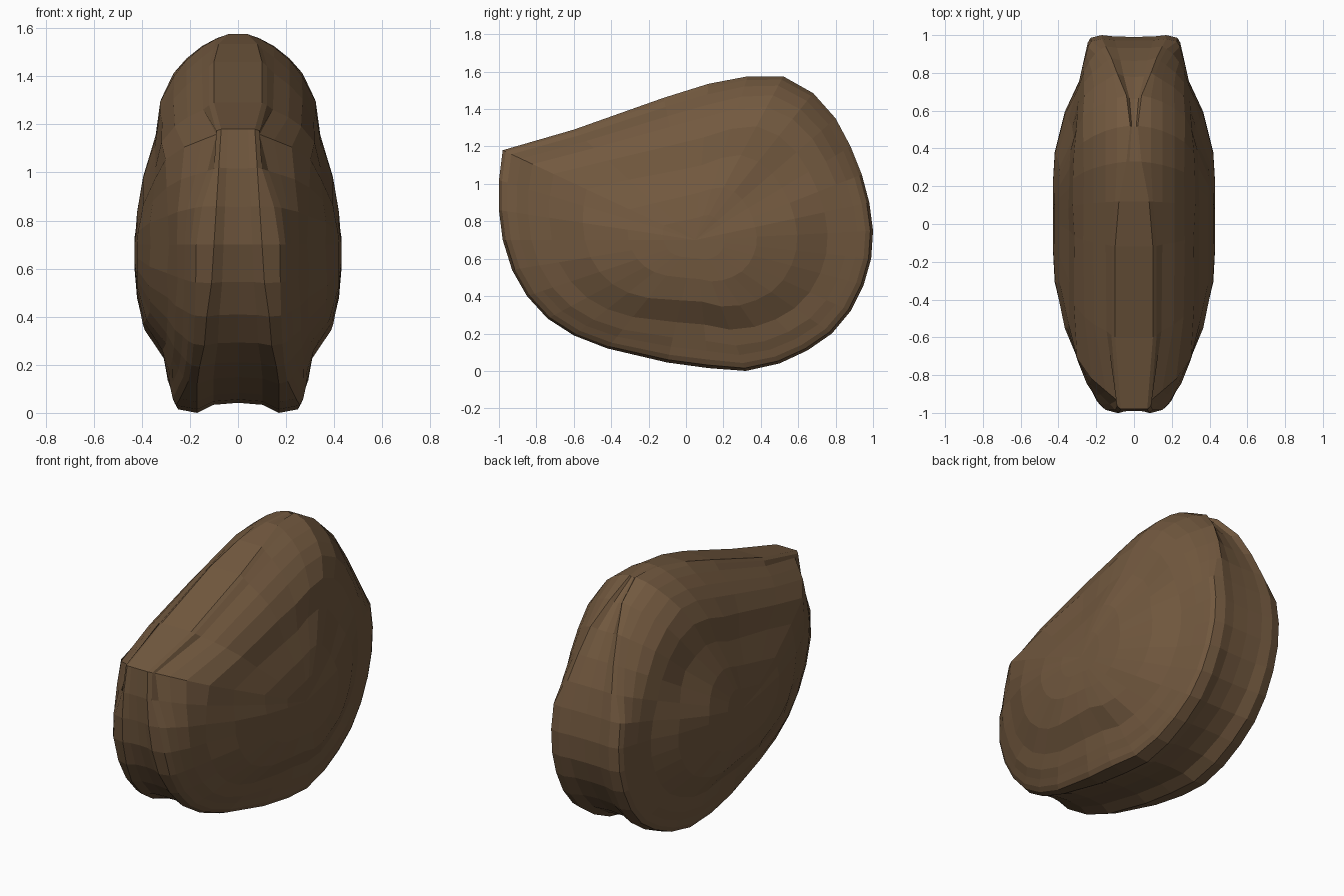
import bpy, bmesh, math, random

if "Cube" in bpy.data.objects:
    bpy.data.objects.remove(bpy.data.objects["Cube"])

random.seed(4)

# Side outline of one valve: y, z, half width of the rim ridge, depth of the groove between the valves
OUTLINE = [
    (-0.98, 1.18, .07, .00), (-0.60, 1.29, .10, .00), (-0.12, 1.46, .10, .00),
    (0.12, 1.535, .08, .00), (0.33, 1.575, .04, .00), (0.52, 1.575, .02, .01),
    (0.68, 1.485, .04, .03), (0.80, 1.35, .09, .03), (0.88, 1.20, .12, .02),
    (0.94, 1.05, .15, .01), (0.98, 0.90, .17, .01), (1.00, 0.75, .17, .01),
    (0.99, 0.60, .17, .01), (0.95, 0.46, .17, .02), (0.88, 0.32, .17, .03),
    (0.78, 0.20, .17, .04), (0.65, 0.11, .17, .05), (0.50, 0.04, .17, .06),
    (0.32, 0.00, .17, .06), (0.12, 0.015, .17, .06), (-0.10, 0.045, .17, .06),
    (-0.42, 0.12, .17, .05), (-0.60, 0.19, .16, .04), (-0.74, 0.28, .14, .03),
    (-0.85, 0.40, .13, .03), (-0.93, 0.54, .11, .03), (-0.98, 0.70, .10, .02),
    (-1.00, 0.86, .09, .02), (-1.00, 1.02, .08, .01),
]
# Contour rings from rim to belly: scale, half width where the lips gape, half width at the hinge
RINGS = [
    (.975, .26, .09), (.93, .275, .15), (.86, .285, .215), (.78, .30, .27),
    (.65, .32, .32), (.47, .395, .345), (.30, .42, .395), (.14, .43, .42),
]
CY, CZ = 0.05, 0.70


def toward_centre(y, z, s):
    return CY + (y - CY) * s, CZ + (z - CZ) * s


def flank_point(y, z, w, s, x_lip, x_hinge):
    r = math.hypot(y - CY, z - CZ)
    side, up = abs(y - CY) / r, (z - CZ) / r
    # blend from the gaping lip to the narrow hinge
    k = (up - .2) / .4 if y > 0 else (up - .1) / .3
    k = min(1, max(0, k))
    x = x_lip + (x_hinge - x_lip) * k
    # step pushed outward and thinner at the front and back
    reach = s + 0.22 * side * s * (1 - s) * (1.9 if s > .4 else 1)
    if s > .4:
        x -= .03 * side * (1 - k)
    # rounder front lip and narrow front beak
    outer = max(0, (s - .70) / .275)
    if y < 0:
        x -= .055 * side * (1 - k) * outer
    beak = math.exp(-((y + .98) ** 2 + (z - 1.18) ** 2) / .06)
    x -= .05 * beak * min(1, outer * 2) + (.015 * beak if s > .6 else 0)
    if .4 < s < .8:
        x += random.uniform(-.005, .005)
    py, pz = toward_centre(y, z, min(reach, .985))
    # hollow at the upper back
    x -= .03 * math.exp(-((py - .55) ** 2 + (pz - 1.1) ** 2) / .03)
    return (max(x, w + .02), py, pz)


def build_valve():
    bm = bmesh.new()
    loops = []

    # groove centre, groove edge and rim ridge
    for width, depth in ((0.0, 1.0), (0.6, 0.8), (1.0, 0.0)):
        loops.append([bm.verts.new((w * width, *toward_centre(y, z, 1 - g * depth)))
                      for y, z, w, g in OUTLINE])
    # stepped flank
    for ring in RINGS:
        loops.append([bm.verts.new(flank_point(y, z, w, *ring)) for y, z, w, g in OUTLINE])

    n = len(OUTLINE)
    for a, b in zip(loops, loops[1:]):
        for i in range(n):
            j = (i + 1) % n
            bm.faces.new((a[i], a[j], b[j], b[i]))
    tip = bm.verts.new((.43, CY, CZ))
    for i in range(n):
        bm.faces.new((loops[-1][i], loops[-1][(i + 1) % n], tip))
    bmesh.ops.recalc_face_normals(bm, faces=bm.faces)
    if sum(f.normal.x for f in tip.link_faces) < 0:
        bmesh.ops.reverse_faces(bm, faces=bm.faces)
    mesh = bpy.data.meshes.new("shell")
    bm.to_mesh(mesh)
    bm.free()
    return mesh


# Closed two-valve shell
shell = bpy.data.objects.new("shell", build_valve())
bpy.context.collection.objects.link(shell)
mirror = shell.modifiers.new("Mirror", 'MIRROR')
mirror.use_axis = (True, False, False)
mirror.use_clip = True

# Brown shell colour
brown = bpy.data.materials.new("shell_brown")
brown.diffuse_color = (0.17, 0.10, 0.05, 1)
brown.use_nodes = True
brown.node_tree.nodes["Principled BSDF"].inputs["Base Color"].default_value = brown.diffuse_color
shell.data.materials.append(brown)
